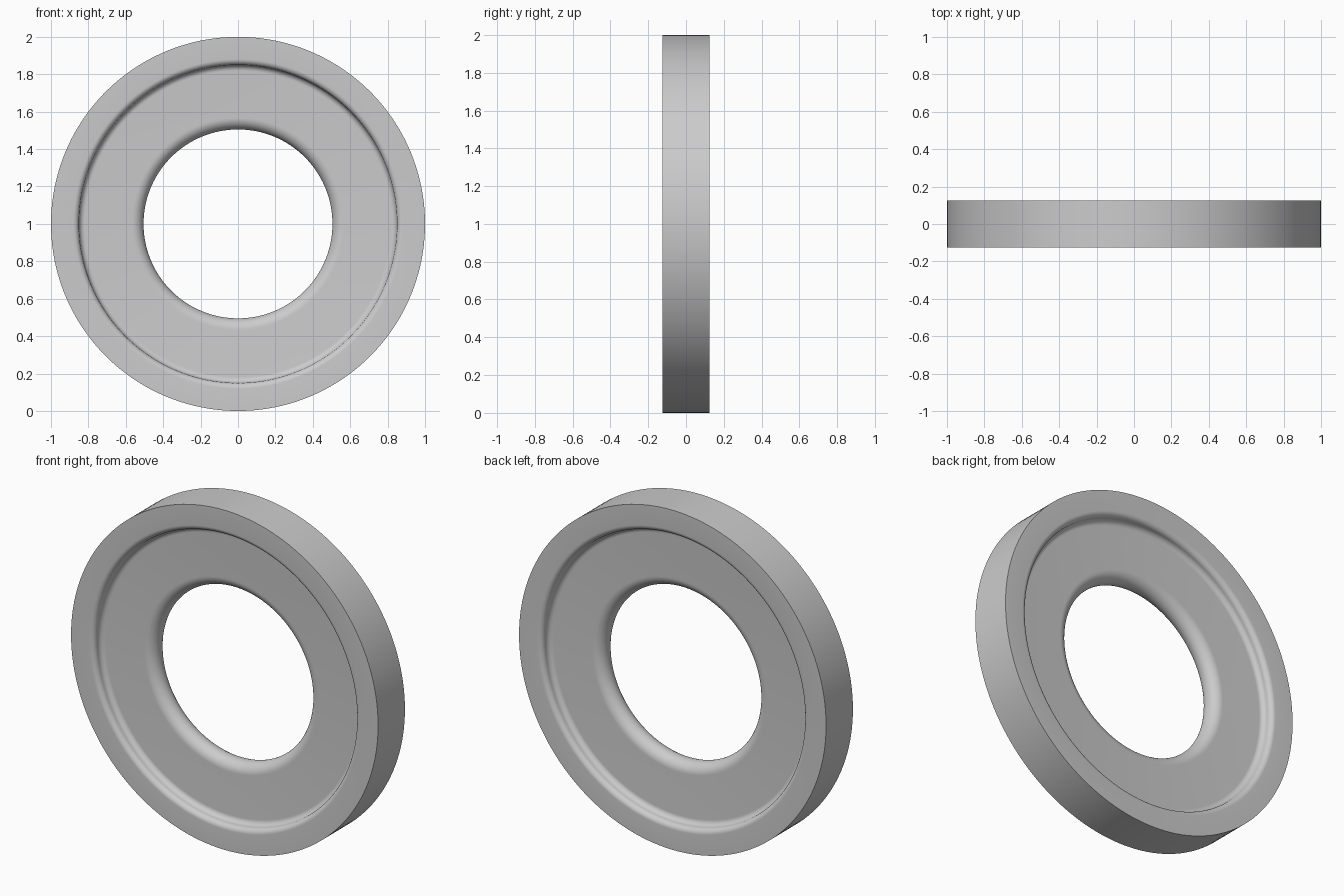
import bpy
import bmesh
import math
from mathutils import Matrix, Vector

cube = bpy.data.objects.get("Cube")
if cube:
    bpy.data.objects.remove(cube, do_unlink=True)

OUTER, WALL, HOLE = 1.0, 0.85, 0.505   # radii of rim, recess wall and bore
RIM_HALF, WEB_HALF = 0.125, 0.0625     # half thicknesses
FILLET = (RIM_HALF - WEB_HALF) / 2


def arc(centre, radius, start, end, steps):
    """Points (radius, depth) along an arc, angles in degrees."""
    points = []
    for i in range(steps + 1):
        a = math.radians(start + (end - start) * i / steps)
        points.append((centre[0] + radius * math.cos(a),
                       centre[1] + radius * math.sin(a)))
    return points


# Half cross-section: rim face, rounded lip, web fillet, rounded bore edge
half = [(OUTER, RIM_HALF)]
half += arc((WALL + FILLET, RIM_HALF - FILLET), FILLET, 90, 180, 8)
half += arc((WALL - FILLET, WEB_HALF + FILLET), FILLET, 0, -90, 8)[1:]
half += arc((HOLE + WEB_HALF, 0), WEB_HALF, 90, 180, 10)

# Mirror to the other side; the bore's middle point is shared
profile = half + [(r, -d) for r, d in reversed(half[:-1])]

# Revolve the closed section around the y axis
bm = bmesh.new()
verts = [bm.verts.new((r, d, 0)) for r, d in profile]
edges = [bm.edges.new((v, verts[i - 1])) for i, v in enumerate(verts)]
bmesh.ops.spin(bm, geom=verts + edges, cent=(0, 0, 0), axis=(0, 1, 0),
               angle=2 * math.pi, steps=160, use_merge=True)
bmesh.ops.remove_doubles(bm, verts=bm.verts, dist=0.0001)
bmesh.ops.recalc_face_normals(bm, faces=bm.faces)
bmesh.ops.transform(bm, matrix=Matrix.Translation(Vector((0, 0, OUTER))),
                    verts=bm.verts)
mesh = bpy.data.meshes.new("recessed_ring")
bm.to_mesh(mesh)
bm.free()

ring = bpy.data.objects.new("recessed_ring", mesh)
bpy.context.collection.objects.link(ring)

# Plain grey finish
grey = bpy.data.materials.new("light_grey")
grey.use_nodes = True
colour = (0.6, 0.6, 0.6, 1)
grey.diffuse_color = colour
grey.node_tree.nodes["Principled BSDF"].inputs["Base Color"].default_value = colour
mesh.materials.append(grey)

# Smooth curves, crisp outer rim corners
bpy.ops.object.select_all(action='DESELECT')
ring.select_set(True)
bpy.context.view_layer.objects.active = ring
bpy.ops.object.shade_smooth_by_angle(angle=math.radians(35))
